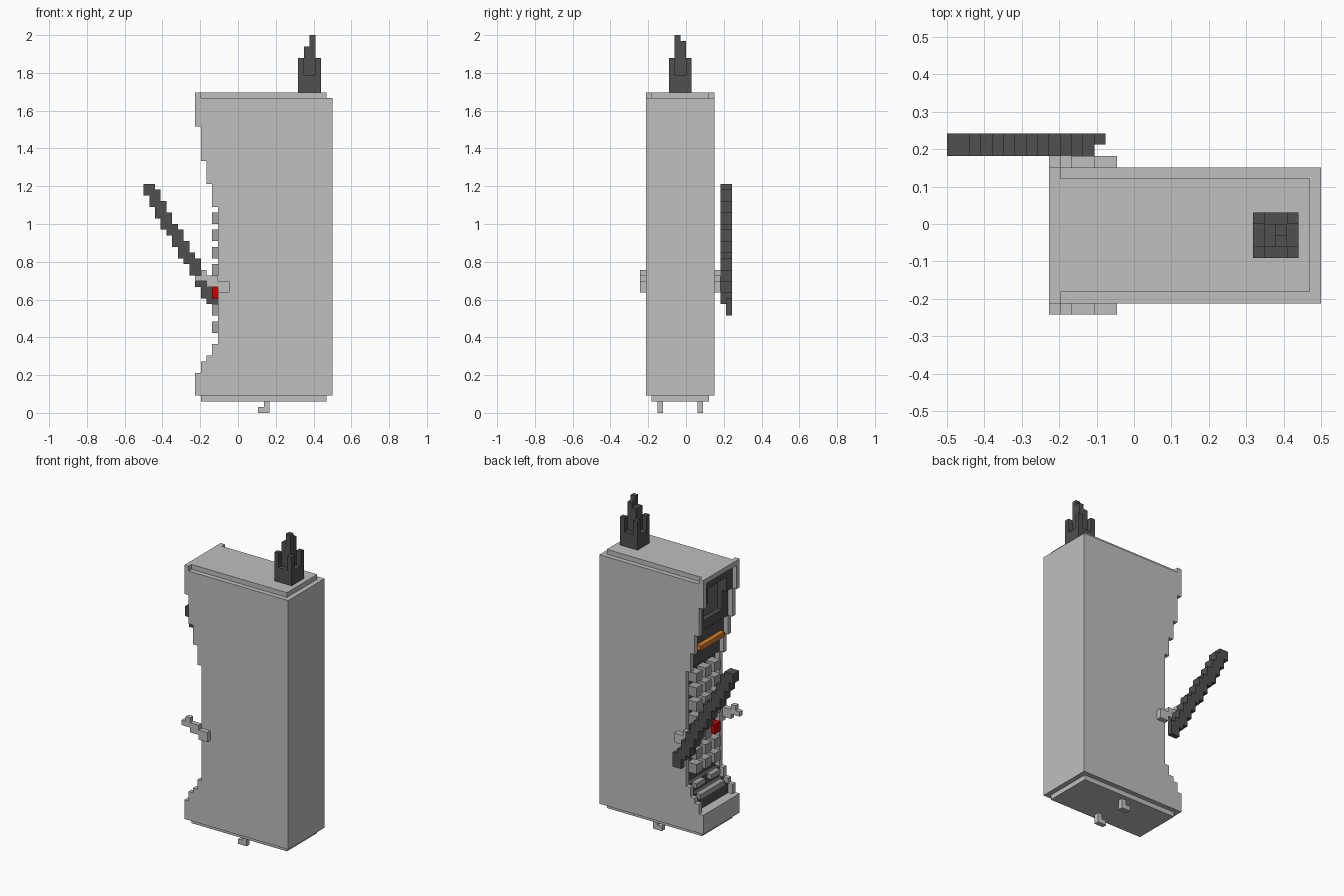
import bpy, bmesh
from mathutils import Vector

cube = bpy.data.objects.get("Cube")
if cube:
    bpy.data.objects.remove(cube, do_unlink=True)

U = 2 / 66                                # size of one grid step
ORIGIN = Vector((-16.5, -8, 0))


def material(name, rgb):
    m = bpy.data.materials.new(name)
    m.use_nodes = True
    m.diffuse_color = (*rgb, 1)
    bsdf = m.node_tree.nodes["Principled BSDF"]
    bsdf.inputs["Base Color"].default_value = (*rgb, 1)
    bsdf.inputs["Roughness"].default_value = 0.8
    return m


LIGHT = material("light grey", (0.52, 0.52, 0.52))
KEY = material("key grey", (0.36, 0.36, 0.36))
DARK = material("dark grey", (0.08, 0.08, 0.08))
SCREEN = material("screen grey", (0.13, 0.13, 0.13))
RED = material("red", (0.6, 0.0, 0.0))
ORANGE = material("orange", (0.65, 0.2, 0.02))


def finish(bm, name, mat):
    me = bpy.data.meshes.new(name)
    bmesh.ops.recalc_face_normals(bm, faces=bm.faces)
    bm.to_mesh(me)
    bm.free()
    me.materials.append(mat)
    ob = bpy.data.objects.new(name, me)
    bpy.context.collection.objects.link(ob)
    return ob


def boxes(name, mat, *items):
    """Join boxes given as (x0, x1, y0, y1, z0, z1) in grid steps."""
    bm = bmesh.new()
    for x0, x1, y0, y1, z0, z1 in items:
        lo, hi = Vector((x0, y0, z0)), Vector((x1, y1, z1))
        made = bmesh.ops.create_cube(bm, size=1)["verts"]
        for v in made:
            p = Vector([c * s for c, s in zip(v.co, hi - lo)])
            v.co = (p + (lo + hi) / 2 + ORIGIN) * U
    return finish(bm, name, mat)


# Side walls: stepped outline as (bottom, top, front edge), extruded across one step
STEPS = [(3, 7, 9), (7, 9, 10), (9, 10, 11), (10, 12, 12), (12, 36, 13),
         (36, 40, 12), (40, 44, 11), (44, 50, 10), (50, 55, 9)]


def wall(name, y):
    bm = bmesh.new()
    outline = [(33, 3)]
    for z0, z1, x in STEPS:
        outline += [(x, z0), (x, z1)]
    outline.append((33, 55))
    face = bm.faces.new([bm.verts.new((Vector((x, y, z)) + ORIGIN) * U) for x, z in outline])
    grown = bmesh.ops.extrude_face_region(bm, geom=[face])["geom"]
    bmesh.ops.translate(bm, vec=(0, U, 0), verts=[g for g in grown if isinstance(g, bmesh.types.BMVert)])
    finish(bm, name, LIGHT)


wall("front_wall", 1)
wall("back_wall", 12)

# Case core, end plates and bottom lip
boxes("case_core", LIGHT, (15, 33, 2, 12, 3, 55))
boxes("bottom_lip", LIGHT, (9, 15, 2, 12, 3, 7))
boxes("top_plate", LIGHT, (9, 32, 2, 12, 55, 56))
boxes("top_corners", LIGHT, (9, 10, 1, 2, 55, 56), (9, 10, 12, 13, 55, 56))
boxes("bottom_plate", LIGHT, (10, 32, 2, 12, 2, 3))

# Dark panel sunk between the walls
boxes("face_panel", DARK,
      (11, 15, 2, 12, 7, 9), (12, 15, 2, 12, 9, 10), (13, 15, 2, 12, 10, 12),
      (14, 15, 2, 12, 12, 36), (13, 15, 2, 12, 36, 40), (12, 15, 2, 12, 40, 44))
# Display surround with a sunken screen
boxes("display_surround", DARK,
      (11, 15, 2, 12, 44, 46), (11, 15, 2, 4, 46, 50), (11, 15, 10, 12, 46, 50),
      (10, 15, 2, 4, 50, 55), (10, 15, 10, 12, 50, 55), (10, 15, 4, 10, 53, 55))
boxes("screen", SCREEN, (12, 15, 4, 10, 46, 53))
boxes("orange_strip", ORANGE, (11, 12, 3, 11, 40, 41))
# Mouthpiece ridges
boxes("mouthpiece_ridges", KEY, (12, 13, 3, 6, 11, 12), (12, 13, 8, 11, 11, 12),
      (11, 12, 3, 11, 9, 10))

# Keypad: three columns, with the red key in the fifth row
keys = [(12, 14, y, y + 2, z, z + 2)
        for z in (14, 17, 20, 24, 27, 30, 33) for y in (3, 6, 9)]
red_key = (12, 14, 3, 5, 20, 22)
keys.remove(red_key)
boxes("keys", KEY, *keys)
boxes("red_key", RED, red_key)

# Swivel brackets on both sides
for name, y in (("front_bracket", 0), ("back_bracket", 13)):
    boxes(name, LIGHT, (9, 11, y, y + 1, 23, 24), (10, 11, y, y + 1, 24, 25),
          (11, 13, y, y + 1, 22, 24), (13, 15, y, y + 1, 21, 23))

# Slanted stick built of stepped layers, with a narrow tip
layers = []
for n in range(20):
    x = round(n * 0.58)
    layers.append((x, x + 2, 14, 16, 38 - n, 40 - n if n == 0 else 39 - n))
    if n:
        layers.append((x, x + 2, 14, 16, 39 - n, 40 - n))
boxes("stick", DARK, *layers)
boxes("stick_tip", DARK, (12, 14, 15, 16, 17, 20))

# Antenna: block, four corner posts and a stepped core
posts = [(x, x + 1, y, y + 1, 59, 62) for x in (27, 30) for y in (5, 8)]
boxes("antenna", DARK, (27, 31, 5, 9, 56, 59), *posts,
      (28, 29, 6, 8, 59, 64), (29, 30, 6, 7, 59, 66), (29, 30, 7, 8, 59, 65))

# Small hooked feet
for name, y in (("front_foot", 3), ("back_foot", 10)):
    boxes(name, LIGHT, (20, 21, y, y + 1, 0, 1), (21, 22, y, y + 1, 0, 2))
